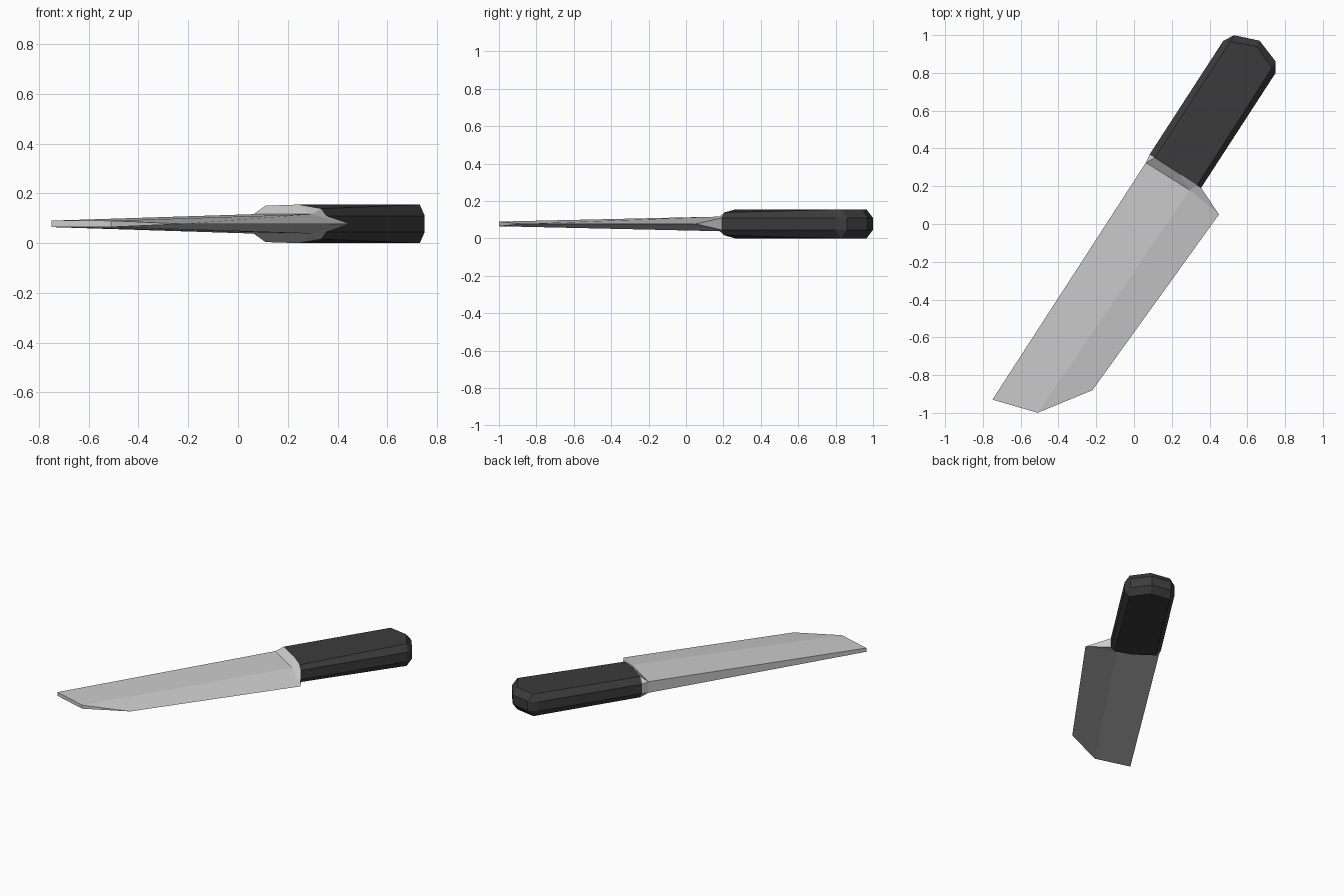
import bpy, bmesh

if "Cube" in bpy.data.objects:
    bpy.data.objects.remove(bpy.data.objects["Cube"])

ZC = 0.0775            # mid height of the knife
UX, UY = 0.544, 0.839  # long axis direction in plan


def place(u, v, h):
    """u along the knife, v across it, h above or below mid height."""
    return (UX * u + UY * v, UY * u - UX * v, ZC + h)


def loft(name, rings, caps):
    """Skin closed rings of (u, v, h); caps lists the index loops closing both ends."""
    bm = bmesh.new()
    vs = [[bm.verts.new(place(*p)) for p in r] for r in rings]
    n = len(rings[0])
    for a, b in zip(vs, vs[1:]):
        for i in range(n):
            j = (i + 1) % n
            bm.faces.new((a[i], a[j], b[j], b[i]))
    for ring in (vs[0], vs[-1]):
        for loop in caps:
            bm.faces.new([ring[i] for i in loop])
    bmesh.ops.remove_doubles(bm, verts=bm.verts, dist=0.0005)
    bmesh.ops.recalc_face_normals(bm, faces=bm.faces)
    me = bpy.data.meshes.new(name)
    bm.to_mesh(me)
    bm.free()
    ob = bpy.data.objects.new(name, me)
    bpy.context.collection.objects.link(ob)
    return ob


def mirror_ring(upper):
    return upper + [(u, v, -h) for u, v, h in reversed(upper)]


# Blade: flat from spine to ridge, then bevelled to a sharp edge
SPINE, RIDGE, HEEL = (0.307, -0.124, 0.039), (0.311, 0.150, 0.039), (0.287, 0.350, 0)
heel = mirror_ring([SPINE, RIDGE, HEEL])
tip = mirror_ring([(-1.188, -0.123, 0.013), (-1.116, 0.116, 0.0125), (-0.858, 0.294, 0)])
loft("blade", [heel, tip], [(0, 1, 4, 5), (1, 2, 3, 4)])

# Bolster: flares from the blade heel to the handle section
F = 0.354
TL, TM, TR = (F, -0.098, 0.073), (F, 0.06, 0.0775), (F, 0.169, 0.061)
SL, SR = (F, -0.131, 0.0325), (F, 0.194, 0.0325)
back = mirror_ring([SL, TL, TM, TR, SR])
front = mirror_ring([SPINE, SPINE, RIDGE, RIDGE, HEEL])
loft("bolster", [front, back], [tuple(range(10))])

# Handle: chamfered grip with a pointed butt, stacked as four outlines
side = [(F, -0.131), (1.071, -0.131), (1.127, -0.099), (1.176, 0.03),
        (1.130, 0.161), (1.080, 0.194), (F, 0.194), (F, 0.06)]
flat = [TL, (1.087, -0.098, ZC), (1.087, -0.098, ZC), (1.142, 0.033, ZC),
        (1.091, 0.163, ZC), (1.091, 0.163, ZC), TR, TM]
rings = [[(u, v, -h) for u, v, h in flat],
         [(u, v, -0.0325) for u, v in side],
         [(u, v, 0.0325) for u, v in side],
         flat]
handle = loft("handle", rings, [tuple(range(8))])
mat = bpy.data.materials.new("dark_grip")
mat.diffuse_color = (0.045, 0.045, 0.045, 1)
mat.use_nodes = True
mat.node_tree.nodes["Principled BSDF"].inputs["Base Color"].default_value = mat.diffuse_color
handle.data.materials.append(mat)
